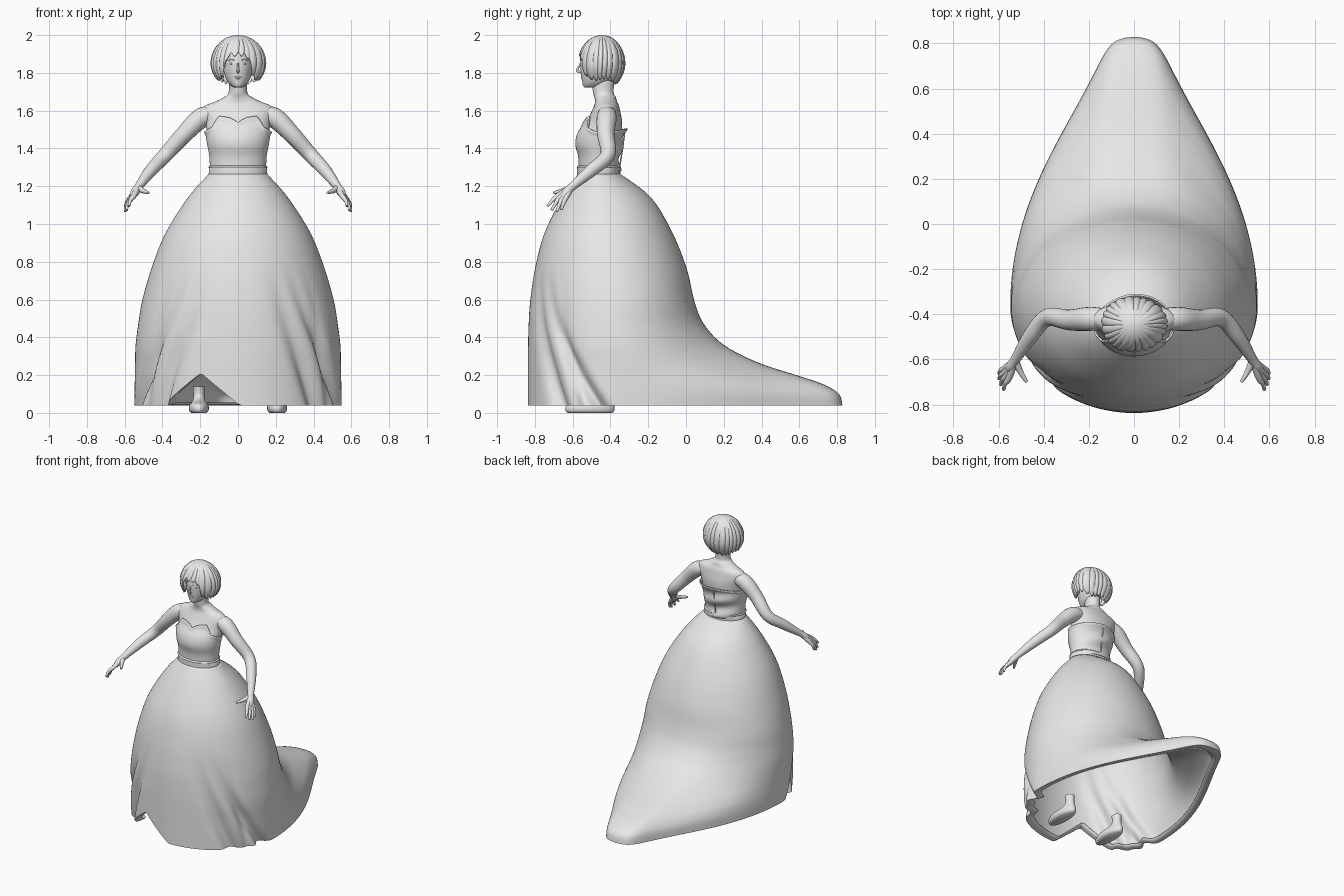
import bpy
import bmesh
from math import sin, cos, pi, radians, degrees, exp, sqrt
from mathutils import Vector

cube = bpy.data.objects.get("Cube")
if cube:
    bpy.data.objects.remove(cube)

grey = bpy.data.materials.new("plain grey")
grey.use_nodes = True
grey.diffuse_color = (0.8, 0.8, 0.8, 1)
grey.node_tree.nodes["Principled BSDF"].inputs["Base Color"].default_value = (0.8, 0.8, 0.8, 1)


def finish(name, bm, sharp=45):
    bmesh.ops.remove_doubles(bm, verts=bm.verts, dist=0.0002)
    bmesh.ops.recalc_face_normals(bm, faces=bm.faces)
    me = bpy.data.meshes.new(name)
    bm.to_mesh(me)
    bm.free()
    me.materials.append(grey)
    me.shade_smooth()
    me.set_sharp_from_angle(angle=radians(sharp))
    ob = bpy.data.objects.new(name, me)
    bpy.context.collection.objects.link(ob)
    return ob


def loft(name, rings, caps=True, sharp=45):
    """Skin a list of closed rings with quads."""
    bm = bmesh.new()
    rows = [[bm.verts.new(p) for p in ring] for ring in rings]
    n = len(rows[0])
    for low, high in zip(rows, rows[1:]):
        for i in range(n):
            j = (i + 1) % n
            bm.faces.new((low[i], low[j], high[j], high[i]))
    if caps:
        bm.faces.new(rows[0])
        bm.faces.new(rows[-1])
    return finish(name, bm, sharp)


def refine(rows, k):
    """Smooth curve through rows of numbers."""
    out = []
    for i in range(len(rows) - 1):
        p0, p1, p2, p3 = (Vector(rows[min(max(i + d, 0), len(rows) - 1)]) for d in (-1, 0, 1, 2))
        for s in range(k):
            t = s / k
            out.append(p1 + (p2 - p0) * (t / 2) + (p0 * 2 - p1 * 5 + p2 * 4 - p3) * (t * t / 2)
                       + (p1 * 3 - p0 - p2 * 3 + p3) * (t ** 3 / 2))
    return out + [Vector(rows[-1])]


def lookup(rows, key):
    """Linear interpolation in rows sorted upward by their first number."""
    key = min(max(key, rows[0][0]), rows[-1][0])
    for a, b in zip(rows, rows[1:]):
        if key <= b[0]:
            return Vector(a).lerp(Vector(b), (key - a[0]) / (b[0] - a[0]))


def oval(row, a, grow=0.0):
    """Point at angle a on a section: height, half width, front y, back y."""
    z, w, front, back = row
    return Vector(((w + grow) * cos(a), (front + back) / 2 + ((back - front) / 2 + grow) * sin(a), z))


def angles(n):
    return [2 * pi * i / n for i in range(n)]


def from_front(a):
    """Degrees away from the front direction."""
    return abs((degrees(a) + 270) % 360 - 180)


def oval_loft(name, rows, k=4, n=40, sharp=45):
    return loft(name, [[oval(r, a) for a in angles(n)] for r in refine(rows, k)], sharp=sharp)


def tube(name, path, side=1, k=4, n=14):
    """Round limb through points of x, y, z, radius."""
    pts = refine(path, k)
    mid = [Vector((p[0] * side, p[1], p[2])) for p in pts]
    rings = []
    for i, c in enumerate(mid):
        tan = (mid[min(i + 1, len(mid) - 1)] - mid[max(i - 1, 0)]).normalized()
        u = tan.cross(Vector((0.3 * side, 1, 0.2))).normalized()
        v = tan.cross(u)
        rings.append([c + (u * cos(a) + v * sin(a)) * pts[i][3] for a in angles(n)])
    return loft(name, rings)


def ball(name, centre, size):
    bm = bmesh.new()
    bmesh.ops.create_uvsphere(bm, u_segments=16, v_segments=10, radius=1)
    for v in bm.verts:
        v.co = [c + p * s for c, p, s in zip(centre, v.co, size)]
    return finish(name, bm)


def thicken(ob, amount):
    mod = ob.modifiers.new("cloth", "SOLIDIFY")
    mod.thickness = amount
    mod.offset = -1


# Skirt with a long train: height, half width, centre y, front y, back y, taper
skirt_rows = refine([
    (1.27, .15, -.46, -.57, -.355, 1), (1.14, .265, -.44, -.655, -.185, 1),
    (.95, .385, -.42, -.75, -.07, 1), (.76, .46, -.4, -.8, .005, 1),
    (.59, .508, -.38, -.825, .045, 1), (.47, .528, -.38, -.833, .095, 1.1),
    (.36, .542, -.37, -.836, .2, 1.35), (.265, .545, -.36, -.837, .385, 1.7),
    (.195, .546, -.36, -.837, .6, 1.95), (.15, .547, -.36, -.837, .73, 2.05),
    (.1, .548, -.36, -.837, .81, 2.1), (.04, .548, -.36, -.837, .828, 2.1)], 5)


def skirt_point(row, a):
    z, w, mid, front, back, taper = row
    c, s = cos(a), sin(a)
    # Train sides run nearly straight and close in a round tip
    power = taper - (taper - 1) * s ** 6 if s > 0 else 1
    x = w * abs(c) ** power * (1 if c > 0 else -1)
    y = mid + s * ((back - mid) if s > 0 else (mid - front))
    # Swept folds on both front sides
    low = min(max((0.78 - z) / 0.74, 0), 1)
    deg = (degrees(a) + 180) % 360 - 180
    dev = from_front(a) - 90
    dent = sum(depth * exp(-((dev - (start + (end - start) * low ** 1.5)) / wide) ** 2)
               for start, end, wide, depth in ((-66, -40, 6, .10), (-54, -13, 5, .11), (-40, -27, 4, .04)))
    shrink = 1 - dent * low
    # Lifted hem at the right front
    gap = deg + 111
    lift = 0.17 * max(0, 1 - abs(gap) / (25 if gap < 0 else 22))
    z += lift * max(0, 1 - (z - .04) / .4)
    return Vector((x * shrink, mid + (y - mid) * shrink, z))


skirt_rings = [[skirt_point(r, a) for a in angles(180)] for r in skirt_rows]
# Hem turned inward under the skirt
centre = Vector((0, -.2, 0))
for inset, rise in ((.04, .003), (.09, .012)):
    ring = []
    for p in skirt_rings[len(skirt_rows) - 1]:
        out = Vector((p.x, p.y, 0)) - centre
        ring.append(p - out * inset + Vector((0, 0, rise)))
    skirt_rings.append(ring)
thicken(loft("skirt", skirt_rings, caps=False, sharp=60), 0.006)

# Torso and neck
torso_rows = [
    (1.25, .14, -.56, -.365), (1.35, .143, -.562, -.365), (1.42, .155, -.578, -.35),
    (1.48, .165, -.567, -.34), (1.54, .172, -.53, -.338), (1.59, .19, -.503, -.347),
    (1.625, .175, -.487, -.355), (1.648, .12, -.482, -.365), (1.672, .073, -.485, -.372),
    (1.695, .05, -.492, -.383), (1.76, .047, -.5, -.38)]
oval_loft("torso", torso_rows, sharp=80)
torso_fine = refine(torso_rows, 6)

# Strapless bodice with a sweetheart neckline
neckline = [(0, 1.538), (6, 1.552), (14, 1.565), (30, 1.572), (40, 1.545), (50, 1.512),
            (75, 1.49), (110, 1.49), (180, 1.505)]
bodice = []
for j in range(25):
    ring = []
    for a in angles(96):
        z = 1.28 + (lookup(neckline, from_front(a))[1] - 1.28) * j / 24
        wrinkle = 0.008 * max(0, sin(a)) ** 2 * (1 + sin(z * 55 + 2 * cos(a)))
        ring.append(oval(lookup(torso_fine, z), a, 0.008 + wrinkle + (0.006 if j > 22 else 0)))
    bodice.append(ring)
thicken(loft("bodice", bodice, caps=False), 0.008)
tube("back_zipper", [(0, -.35, 1.31, .004), (0, -.336, 1.4, .004), (0, -.324, 1.49, .004)], n=8)

# Waist belt with a rolled edge
oval_loft("belt", [(1.262, .148, -.568, -.355), (1.266, .155, -.577, -.348), (1.3, .154, -.576, -.348),
                   (1.306, .148, -.568, -.355)], k=1, n=64)
oval_loft("belt_trim", [(1.294, .15, -.572, -.351), (1.302, .156, -.578, -.346), (1.31, .148, -.57, -.353)],
          k=3, n=64)

# Head and face
oval_loft("head", [(1.722, .018, -.535, -.46), (1.732, .036, -.545, -.43), (1.755, .056, -.55, -.4),
                   (1.795, .073, -.556, -.37), (1.85, .08, -.56, -.35), (1.91, .08, -.552, -.34),
                   (1.955, .062, -.525, -.37), (1.975, .02, -.48, -.42)], sharp=80)
tube("nose", [(0, -.552, 1.86, .005), (0, -.566, 1.835, .005), (0, -.577, 1.813, .007), (0, -.556, 1.803, .006)])
ball("upper_lip", (0, -.549, 1.778), (.02, .007, .004))
ball("lower_lip", (0, -.548, 1.771), (.016, .007, .004))
for side, word in ((1, "left"), (-1, "right")):
    ball(word + "_eye", (.031 * side, -.545, 1.848), (.014, .007, .005))
    tube(word + "_brow", [(.014, -.556, 1.866, .002), (.034, -.549, 1.871, .003), (.052, -.534, 1.866, .002)], side)

# Bobbed hair made of uneven locks
fringe = [(0, 1.9), (15, 1.89), (25, 1.865), (33, 1.79), (42, 1.76), (80, 1.765), (130, 1.75), (180, 1.735)]
locks, hair = 24, []
for j in range(25):
    t = j / 24
    ring = []
    for a in angles(locks * 10):
        phase = abs(sin(locks / 2 * (a + 0.05 * sin(5 * a) + 0.03 * sin(3 * a))))
        end = lookup(fringe, from_front(a))[1] + 0.022 * (1 - phase) + 0.008 * sin(5 * a)
        z = 2 - (2 - end) * (1 - cos(t * pi / 2))
        if z > 1.85:
            r = sqrt(max(0, 1 - ((z - 1.85) / .15) ** 2))
        else:
            r = 1 - 0.36 * ((1.85 - z) / .11) ** 2
        r *= 0.94 + 0.06 * sqrt(phase) + 0.02 * sin(3 * a + 1)
        twist = a + 0.05 * sin(t * pi)
        ring.append(Vector((.148 * r * cos(twist), -.445 + .126 * r * sin(twist), z)))
    hair.append(ring)
thicken(loft("hair", hair, caps=False, sharp=35), 0.008)

# Arms, hands, legs and shoes
knuckles = [(.572, -.638, 1.135), (.57, -.655, 1.133), (.563, -.67, 1.137), (.553, -.682, 1.146)]
tips = [(.598, -.66, 1.075), (.598, -.685, 1.065), (.59, -.711, 1.073), (.577, -.734, 1.094)]
for side, word in ((1, "left"), (-1, "right")):
    tube(word + "_arm", [(.1, -.42, 1.58, .04), (.19, -.42, 1.564, .053), (.285, -.425, 1.475, .046),
                         (.385, -.415, 1.365, .039), (.46, -.5, 1.285, .034), (.525, -.6, 1.2, .022),
                         (.545, -.63, 1.17, .023), (.558, -.65, 1.145, .016)], side, k=6, n=20)
    for i, (k, tip) in enumerate(zip(knuckles, tips)):
        bend = Vector(k).lerp(Vector(tip), 0.5) + Vector((.006, 0, .004))
        tube(f"{word}_finger_{i + 1}", [(.53, -.61, 1.19, .018), (*k, .014), (*bend, .01), (*tip, .007)],
             side, n=10)
    tube(word + "_thumb", [(.526, -.605, 1.193, .018), (.508, -.645, 1.178, .014), (.488, -.68, 1.17, .01),
                           (.475, -.7, 1.165, .007)], side, n=10)
    shoe = oval_loft(word + "_shoe_and_ankle", [
        (0, .04, -.625, -.39), (.012, .051, -.638, -.38), (.035, .052, -.636, -.378), (.05, .044, -.61, -.382),
        (.064, .033, -.51, -.388), (.09, .029, -.465, -.395), (.14, .032, -.468, -.393)], k=3, n=28, sharp=60)
    shoe.location.x = 0.207 * side
